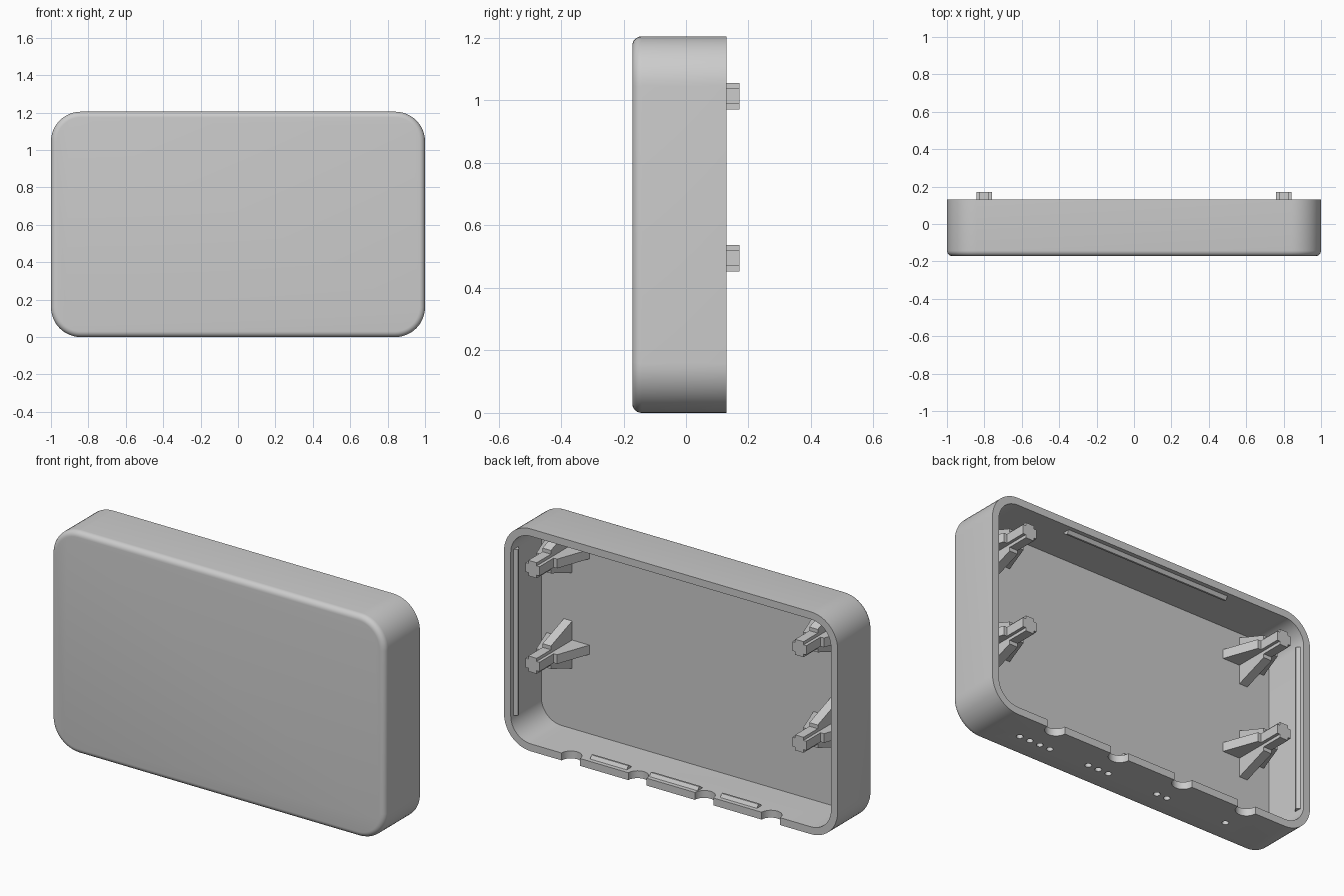
import bpy, bmesh, math
from mathutils import Vector

if "Cube" in bpy.data.objects:
    bpy.data.objects.remove(bpy.data.objects["Cube"])

grey = bpy.data.materials.new("plain grey")
grey.use_nodes = True
colour = (0.6, 0.6, 0.6, 1)
grey.diffuse_color = colour
grey.node_tree.nodes["Principled BSDF"].inputs["Base Color"].default_value = colour

HEIGHT, FRONT, RIM, WALL = 1.205, -0.172, 0.13, 0.04
FLOOR = FRONT + WALL
MID = HEIGHT / 2


def finish(name, bm):
    bmesh.ops.recalc_face_normals(bm, faces=bm.faces)
    mesh = bpy.data.meshes.new(name)
    bm.to_mesh(mesh)
    bm.free()
    mesh.materials.append(grey)
    obj = bpy.data.objects.new(name, mesh)
    bpy.context.collection.objects.link(obj)
    return obj


def rounded_block(name, inset, y0, y1, radius, fillet=0):
    """Block with rounded upright outline and an optional front fillet."""
    bm = bmesh.new()
    bmesh.ops.create_cube(bm, size=1)
    for v in bm.verts:
        v.co = (v.co.x * 2 * (1 - inset), y0 + (v.co.y + 0.5) * (y1 - y0),
                MID + v.co.z * (HEIGHT - 2 * inset))
    corners = [e for e in bm.edges if abs(e.verts[0].co.y - e.verts[1].co.y) > 0.1]
    bmesh.ops.bevel(bm, geom=corners, offset=radius, segments=12, profile=0.5, affect='EDGES')
    if fillet:
        edges = [e for e in bm.edges if all(abs(v.co.y - y0) < 1e-4 for v in e.verts)]
        bmesh.ops.bevel(bm, geom=edges, offset=fillet, segments=6, profile=0.5, affect='EDGES')
    return finish(name, bm)


def prism(name, profile, origin, u, v, w, width):
    """Extrude a 2D profile in the u-v plane, centred along w."""
    origin, u, v, w = map(Vector, (origin, u, v, w))
    bm = bmesh.new()
    face = bm.faces.new([bm.verts.new(origin + u * a + v * b - w * width / 2) for a, b in profile])
    moved = bmesh.ops.extrude_face_region(bm, geom=[face])["geom"]
    bmesh.ops.translate(bm, vec=w * width,
                        verts=[g for g in moved if isinstance(g, bmesh.types.BMVert)])
    return finish(name, bm)


def cylinder_cutters(name, places, radius, z0, z1):
    """Row of upright cylinders at the given x, y places."""
    bm = bmesh.new()
    for x, y in places:
        made = bmesh.ops.create_cone(bm, cap_ends=True, segments=32, radius1=radius,
                                     radius2=radius, depth=z1 - z0)
        bmesh.ops.translate(bm, verts=made["verts"], vec=(x, y, (z0 + z1) / 2))
    return finish(name, bm)


# Shell: rounded block, hollowed from the back
shell = rounded_block("case_shell", 0, FRONT, RIM, 0.16, 0.03)
notch_x = (0.6, 0.2, -0.2, -0.6)
holes = [(x + (i - (n - 1) / 2) * 0.063, -0.03)
         for x, n in zip(notch_x, (4, 3, 2, 1)) for i in range(n)]
cutters = [
    rounded_block("cavity_cutter", WALL, FLOOR, RIM + 0.1, 0.12),
    cylinder_cutters("notch_cutter", [(x, RIM) for x in notch_x], 0.055, -0.05, 0.09),
    cylinder_cutters("hole_cutter", holes, 0.017, -0.05, 0.026),
]
for cutter in cutters:
    cutter.hide_render = True
    mod = shell.modifiers.new(cutter.name, 'BOOLEAN')
    mod.operation, mod.solver, mod.object = 'DIFFERENCE', 'EXACT', cutter
bpy.context.view_layer.update()
cut_mesh = bpy.data.meshes.new_from_object(shell.evaluated_get(bpy.context.evaluated_depsgraph_get()))
shell.modifiers.clear()
shell.data = cut_mesh
for cutter in cutters:
    bpy.data.objects.remove(cutter)
bpy.ops.object.select_all(action='DESELECT')
bpy.context.view_layer.objects.active = shell
shell.select_set(True)
bpy.ops.object.shade_smooth_by_angle(angle=math.radians(30))

# Snap ridges along the inner walls, near the rim
ridge = [(-0.005, 0.06), (0.018, 0.085), (0.018, 0.095), (-0.005, 0.11)]
X, Y, Z = (1, 0, 0), (0, 1, 0), (0, 0, 1)
prism("top_ridge", ridge, (0, 0, HEIGHT - WALL), (0, 0, -1), Y, X, 1.0)
for side, label in ((1, "left"), (-1, "right")):
    prism(label + "_ridge", ridge, (side * (1 - WALL), 0, MID), (-side, 0, 0), Y, Z, 0.9)
for x, width in ((0.39, 0.22), (0, 0.29), (-0.39, 0.22)):
    prism("bottom_ridge", ridge, (x, 0, WALL), Z, Y, X, width)

# Standoff posts: two crossed ribs, stepped at the shoulder
half = [(0.13, FLOOR - 0.005), (0.062, 0.05), (0.042, 0.05), (0.042, 0.172)]
rib = half + [(-a, b) for a, b in reversed(half)]
for x in (-0.8, 0.8):
    for z in (0.495, 1.013):
        prism("post_rib_across", rib, (x, 0, z), X, Y, Z, 0.05)
        prism("post_rib_upright", rib, (x, 0, z), Z, Y, X, 0.05)
